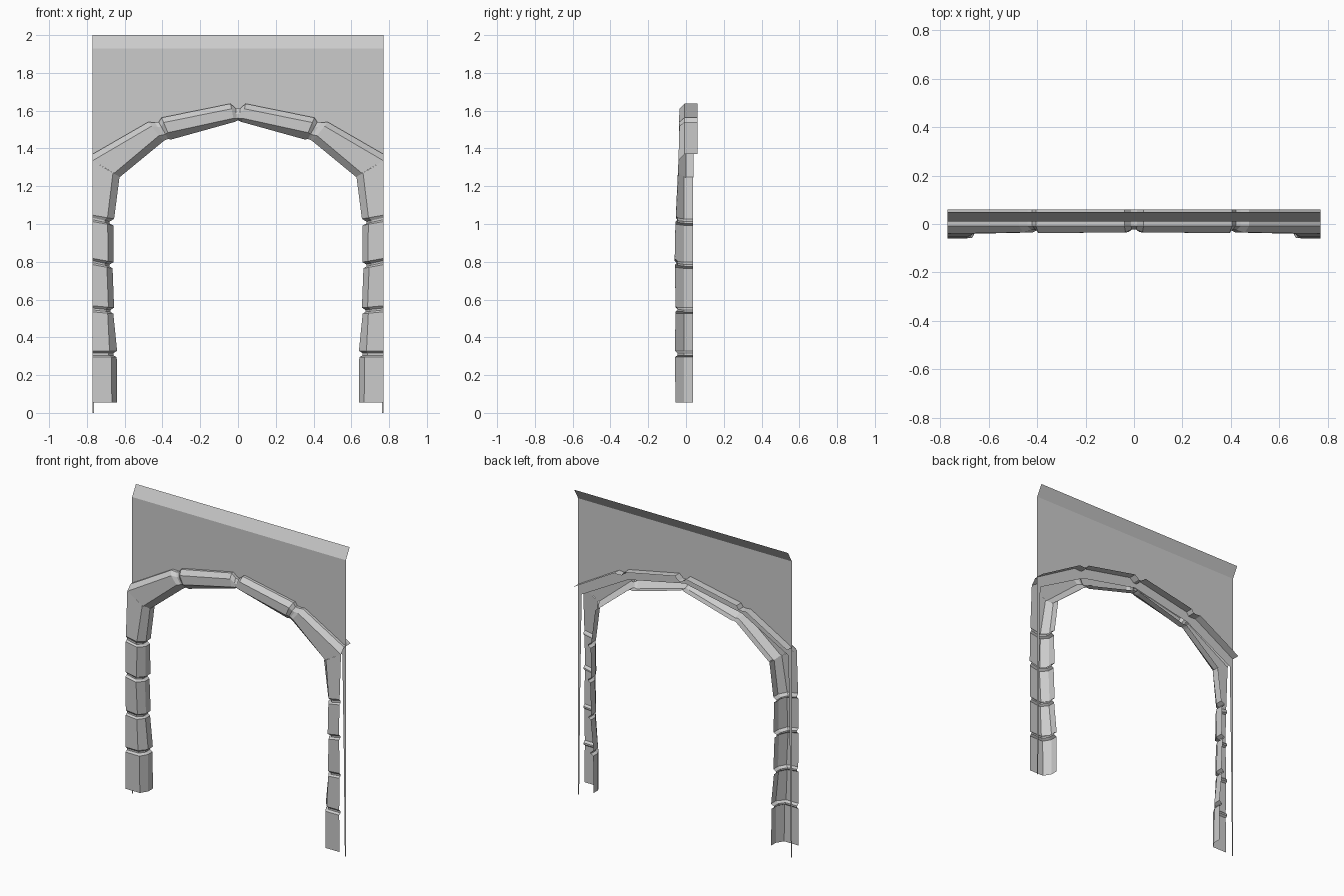
import bpy, bmesh
from mathutils import Vector

HALF, WALL_Y = 0.77, 0.01


def make_object(name, bm):
    me = bpy.data.meshes.new(name)
    bm.to_mesh(me)
    bm.free()
    ob = bpy.data.objects.new(name, me)
    bpy.context.collection.objects.link(ob)
    return ob


def loft(name, sections, flip=False):
    """Skin a row of equal-length open sections into a shell."""
    bm = bmesh.new()
    rows = [[bm.verts.new(p) for p in s] for s in sections]
    for a, b in zip(rows, rows[1:]):
        for i in range(len(a) - 1):
            quad = [a[i], a[i + 1], b[i + 1], b[i]]
            bm.faces.new(quad[::-1] if flip else quad)
    return make_object(name, bm)


# wall sheet with arched opening, plus sloping strip along its top
bm = bmesh.new()
opening = [(0.763, 0), (0.755, 0.7), (0.745, 1.31), (0.41, 1.495), (0, 1.58)]
for s in (-1, 1):
    inner = [bm.verts.new((s * x, WALL_Y, z)) for x, z in opening]
    outer = [bm.verts.new((s * HALF, WALL_Y, z)) for z in (0, 0.7, 1.37)]
    outer += [bm.verts.new((s * x, WALL_Y, 1.93)) for x in (0.41, 0)]
    corner = bm.verts.new((s * HALF, WALL_Y, 1.93))
    for i in range(4):
        face = [inner[i], outer[i]] + ([corner] if i == 2 else []) + [outer[i + 1], inner[i + 1]]
        bm.faces.new(face if s > 0 else face[::-1])
strip = [(-HALF, WALL_Y, 1.93), (HALF, WALL_Y, 1.93), (HALF, 0.05, 2), (-HALF, 0.05, 2)]
bm.faces.new([bm.verts.new(p) for p in strip])
bmesh.ops.remove_doubles(bm, verts=bm.verts, dist=0.0001)
make_object("wall", bm)

# arch stones: outer x, z, inner x, z, front y, lower chamfer size
stations = [
    (0.00, 1.610, 0.00, 1.550, -0.022, 0.012),
    (0.012, 1.612, 0.006, 1.546, -0.022, 0.012),
    (0.04, 1.637, 0.02, 1.540, -0.034, 0.020),
    (0.405, 1.563, 0.355, 1.447, -0.038, 0.040),
    (0.42, 1.540, 0.37, 1.450, -0.024, 0.030),
    (0.44, 1.537, 0.38, 1.447, -0.024, 0.030),
    (0.475, 1.540, 0.395, 1.438, -0.035, 0.038),
    (0.77, 1.370, 0.63, 1.245, -0.040, 0.035),
]


def arch_section(ox, oz, ix, iz, front, chamfer):
    o, i = Vector((ox, 0, oz)), Vector((ix, 0, iz))
    d = (i - o).normalized()
    upper = o + d * 0.028
    if ox == HALF:
        upper = Vector((HALF, 0, 1.335))
    lower = i - d * chamfer
    pts = [(o, 0.06), (o, -0.008), (upper, front), (lower, front), (i, 0.0), (i, 0.04)]
    return [Vector((p.x, y, p.z)) for p, y in pts]


half_arch = [arch_section(*s) for s in stations]
mirrored = [[Vector((-p.x, p.y, p.z)) for p in s] for s in half_arch[:0:-1]]
loft("arch_stones", mirrored + half_arch)

# pillar stones: z, inner x, front y, chamfer width, rise at the outer edge
levels = [
    (0.055, 0.640, -0.056, 0.028, 0.00),
    (0.295, 0.642, -0.058, 0.028, 0.00),
    (0.305, 0.660, -0.045, 0.025, 0.00),
    (0.316, 0.660, -0.045, 0.025, 0.00),
    (0.328, 0.640, -0.058, 0.040, 0.00),
    (0.525, 0.660, -0.056, 0.030, 0.01),
    (0.535, 0.675, -0.044, 0.025, 0.01),
    (0.545, 0.675, -0.044, 0.025, 0.01),
    (0.557, 0.656, -0.055, 0.030, 0.01),
    (0.765, 0.664, -0.059, 0.030, 0.02),
    (0.776, 0.680, -0.045, 0.025, 0.02),
    (0.786, 0.680, -0.045, 0.025, 0.02),
    (0.798, 0.658, -0.060, 0.030, 0.02),
    (0.993, 0.660, -0.056, 0.030, 0.02),
    (1.003, 0.680, -0.044, 0.025, 0.02),
    (1.013, 0.680, -0.044, 0.025, 0.02),
    (1.027, 0.656, -0.054, 0.035, 0.02),
    (1.250, 0.627, -0.040, 0.035, 0.085),
]
for side, sx in (("left", -1), ("right", 1)):
    sections = []
    for z, x, y, c, rise in levels:
        tilt = rise * c / (HALF - x)
        sections.append([Vector((sx * HALF, y, z + rise)), Vector((sx * (x + c), y, z + tilt)),
                         Vector((sx * x, -0.010, z)), Vector((sx * x, 0.038, z))])
    loft(side + "_pillar_stones", sections, flip=sx > 0)
